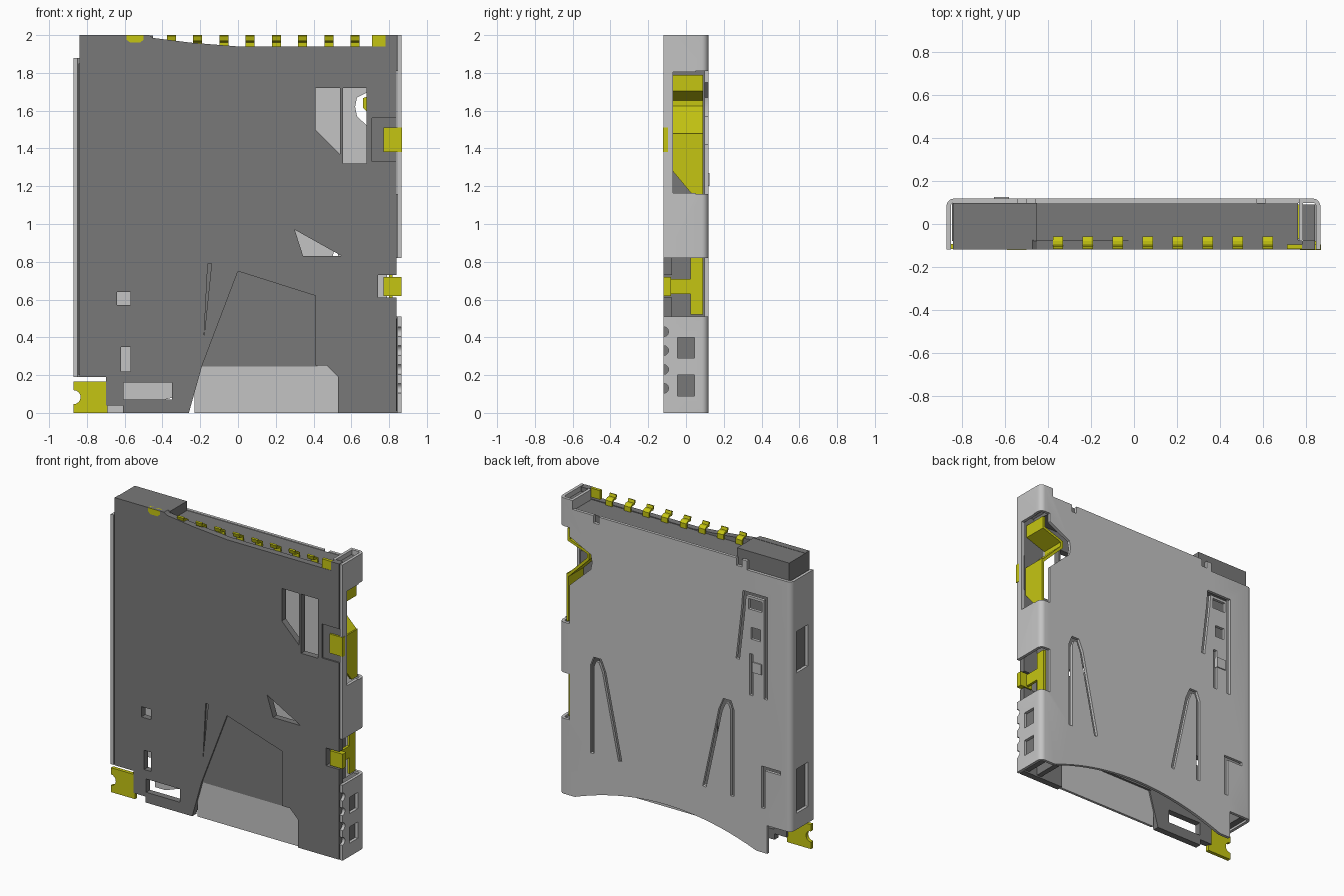
import bpy, bmesh, math
from mathutils import Vector

cube = bpy.data.objects.get("Cube")
if cube:
    bpy.data.objects.remove(cube, do_unlink=True)


def material(name, rgb):
    m = bpy.data.materials.new(name)
    m.use_nodes = True
    m.diffuse_color = (*rgb, 1)
    m.node_tree.nodes["Principled BSDF"].inputs["Base Color"].default_value = (*rgb, 1)
    return m


STEEL = material("light grey metal", (0.55, 0.55, 0.55))
PLASTIC = material("dark grey plastic", (0.19, 0.19, 0.19))
GOLD = material("yellow contact", (0.56, 0.56, 0.006))

# How profile coordinates (u, v) and depth w map to x, y, z
AXES = {"X": lambda u, v, w: (w, u, v),
        "Y": lambda u, v, w: (u, w, v),
        "Z": lambda u, v, w: (u, v, w)}


def plate(name, outline, lo, hi, mat=None, axis="Y", holes=()):
    """Extrude a flat outline with holes along one axis."""
    curve = bpy.data.curves.new(name, "CURVE")
    curve.dimensions = "2D"
    curve.fill_mode = "BOTH"
    curve.extrude = (hi - lo) / 2
    for loop in [outline, *holes]:
        spline = curve.splines.new("POLY")
        spline.points.add(len(loop) - 1)
        for p, (u, v) in zip(spline.points, loop):
            p.co = (u, v, 0, 1)
        spline.use_cyclic_u = True
    tmp = bpy.data.objects.new(name + "_profile", curve)
    bpy.context.collection.objects.link(tmp)
    dg = bpy.context.evaluated_depsgraph_get()
    dg.update()
    mesh = bpy.data.meshes.new_from_object(tmp.evaluated_get(dg))
    bpy.data.objects.remove(tmp, do_unlink=True)
    bm = bmesh.new()
    bm.from_mesh(mesh)
    for v in bm.verts:
        v.co = AXES[axis](v.co.x, v.co.y, v.co.z + (lo + hi) / 2)
    bmesh.ops.remove_doubles(bm, verts=bm.verts, dist=1e-5)
    bmesh.ops.recalc_face_normals(bm, faces=bm.faces)
    for f in bm.faces:
        f.smooth = False
    bm.to_mesh(mesh)
    bm.free()
    mesh.name = name
    mesh.materials.clear()
    if mat:
        mesh.materials.append(mat)
    ob = bpy.data.objects.new(name, mesh)
    bpy.context.collection.objects.link(ob)
    return ob


def rect(u0, u1, v0, v1):
    return [(u0, v0), (u1, v0), (u1, v1), (u0, v1)]


def box(name, x, y, z, mat=None):
    return plate(name, rect(*x, *z), *y, mat)


def arc(cu, cv, r, a0, a1, n=8):
    steps = [math.radians(a0 + (a1 - a0) * i / n) for i in range(n + 1)]
    return [(cu + r * math.cos(a), cv + r * math.sin(a)) for a in steps]


def ribbon(path, width):
    """Closed outline of a strip that follows a path."""
    pts = [Vector(p) for p in path]
    left, right = [], []
    for i, p in enumerate(pts):
        a = (p - pts[i - 1]).normalized() if i else None
        b = (pts[i + 1] - p).normalized() if i < len(pts) - 1 else None
        t = ((a or b) + (b or a)).normalized()
        n = Vector((-t.y, t.x)) * width / 2 / max(0.6, t.dot(a or b))
        left.append(tuple(p + n))
        right.append(tuple(p - n))
    return left + right[::-1]


# Metal shell: rounded U section, later trimmed by cutters
L, R, B, T, RAD = -0.87, 0.865, 0.118, 0.02, 0.035
section = ([(L, -B)] + arc(L + RAD, B - RAD, RAD, 180, 90, 5)
           + arc(R - RAD, B - RAD, RAD, 90, 0, 5) + [(R, -B), (R - T, -B)]
           + arc(R - RAD, B - RAD, RAD - T, 0, 90, 5)
           + arc(L + RAD, B - RAD, RAD - T, 90, 180, 5) + [(L + T, -B)])
shell = plate("metal_shell", section, 0, 2, STEEL, "Z")

cutters = []


def cut_back(outline):
    cutters.append(plate("cutter", outline, 0.05, 0.2))


def cut_side(outline, lo, hi):
    cutters.append(plate("cutter", outline, lo, hi, axis="X"))


# Curved mouth, stepped ends and edge openings
mouth = [(0.75 - 1.36 * i / 20, 0.13 * (1 - (i / 10 - 1) ** 2)) for i in range(21)]
cut_back([(0.75, -0.1)] + mouth + [(-0.61, -0.1)])
for x, z in [((-1, -0.69), (-0.1, 0.19)), ((-1, -0.54), (1.88, 2.1)),
             ((-0.545, 0.765), (1.94, 2.1)), ((0.79, 1), (0.51, 0.82))]:
    cutters.append(box("cutter", x, (-0.2, 0.2), z))
for x in (-0.50, 0.57):
    cut_back(rect(x, x + 0.04, 1.89, 2.1))
cut_back([(1, 1.81), (0.79, 1.81), (0.79, 1.75), (0.63, 1.67), (0.62, 1.62),
          (0.63, 1.57), (0.79, 1.42), (0.79, 1.16), (1, 1.16)])
cut_side(rect(-0.07, 0.2, 1.165, 1.805), 0.8, 1)
# Spring tongue slits
for path in [[(0.62, 0.33), (0.62, 0.92), (0.60, 0.97), (0.56, 0.97), (0.53, 0.9), (0.41, 0.33)],
             [(-0.43, 0.32), (-0.43, 0.9), (-0.41, 0.95), (-0.37, 0.95), (-0.34, 0.88), (-0.22, 0.33)],
             [(-0.68, 1.04), (-0.68, 1.72), (-0.52, 1.72), (-0.51, 1.6), (-0.47, 1.26)],
             [(-0.57, 1.04), (-0.57, 1.32)],
             [(-0.66, 0.3), (-0.66, 0.57), (-0.79, 0.57)]]:
    cut_back(ribbon(path, 0.026))
cut_back(rect(-0.65, -0.55, 1.62, 1.69))
cut_back(rect(-0.64, -0.57, 1.42, 1.5))
# Side windows and scalloped edge
for z in (0.09, 0.29):
    cut_side(rect(-0.045, 0.045, z, z + 0.11), 0.8, 1)
for z in (0.13, 0.23, 0.33, 0.43):
    cut_side(arc(-0.118, z, 0.026, 0, 330, 11), 0.8, 1)
for z0, z1 in [(0.3, 0.6), (1.25, 1.53)]:
    cut_side(rect(-0.06, 0.06, z0, z1), -1, -0.84)

for c in cutters:
    mod = shell.modifiers.new("cut", "BOOLEAN")
    mod.operation = "DIFFERENCE"
    mod.solver = "EXACT"
    mod.object = c
    c.hide_render = True
dg = bpy.context.evaluated_depsgraph_get()
dg.update()
trimmed = bpy.data.meshes.new_from_object(shell.evaluated_get(dg))
shell.modifiers.clear()
shell.data = trimmed
for c in cutters:
    bpy.data.objects.remove(c, do_unlink=True)
bpy.ops.object.select_all(action="DESELECT")
shell.select_set(True)
bpy.context.view_layer.objects.active = shell
bpy.ops.object.shade_smooth_by_angle(angle=math.radians(30))

box("shell_corner_return", (0.765, 0.785), (-0.08, 0.11), (1.86, 2), STEEL)
box("tongue_bump", (-0.65, -0.58), (0.1, 0.125), (1.2, 1.27), STEEL)

# Plastic base floor with windows
floor = [(-0.84, 0.19), (-0.70, 0.19), (-0.70, 0.04), (-0.61, 0.04), (-0.61, 0),
         (-0.26, 0), (-0.19, 0.25), (0, 0.75), (0.41, 0.62), (0.41, 0.25),
         (0.47, 0.25), (0.53, 0.19), (0.53, 0), (0.84, 0), (0.84, 0.61),
         (0.74, 0.61), (0.74, 0.73), (0.84, 0.73), (0.84, 1.33), (0.71, 1.33),
         (0.71, 1.56), (0.84, 1.56), (0.84, 2), (0.78, 2), (0.78, 1.94),
         (0, 1.94), (-0.25, 1.96), (-0.45, 1.985), (-0.47, 2), (-0.84, 2)]
windows = [rect(-0.64, -0.57, 0.57, 0.64), rect(-0.62, -0.57, 0.22, 0.35),
           rect(-0.605, -0.35, 0.07, 0.16),
           [(-0.18, 0.4), (-0.14, 0.79), (-0.16, 0.79)],
           [(0.41, 1.72), (0.54, 1.72), (0.54, 1.37), (0.41, 1.5)],
           rect(0.555, 0.68, 1.32, 1.72),
           [(0.3, 0.97), (0.55, 0.83), (0.345, 0.83)]]
plate("base_floor", floor, -0.118, -0.075, PLASTIC, holes=windows)
plate("recessed_floor", [(-0.2, 0.245), (-0.18, 0.8), (-0.12, 0.8), (0, 0.76),
                         (0.42, 0.63), (0.42, 0.245)], -0.108, -0.07, PLASTIC)
box("pad_recess", (0.70, 0.84), (-0.108, -0.072), (1.32, 1.57), PLASTIC)
plate("mouth_panel", [(-0.23, 0), (0.54, 0), (0.54, 0.25), (-0.23, 0.25)],
      -0.102, -0.085, STEEL)

# Plastic walls
box("top_wall", (-0.46, 0.76), (-0.08, 0.098), (1.84, 1.935), PLASTIC)
box("top_block", (-0.84, -0.45), (-0.08, 0.097), (1.84, 1.998), PLASTIC)
box("corner_fill", (0.785, 0.84), (-0.08, 0.09), (1.86, 1.97), PLASTIC)
box("left_rail", (-0.845, -0.80), (-0.08, 0.097), (0.2, 1.85), PLASTIC)
box("right_rail", (0.70, 0.735), (-0.08, 0.097), (0.01, 1.1), PLASTIC)
box("right_rail_outer", (0.80, 0.842), (-0.08, 0.09), (0.01, 0.5), PLASTIC)

# Row of curled contact pins
curl = [(-0.065, 1.92), (-0.065, 1.965), (-0.08, 1.975), (-0.103, 1.975), (-0.11, 1.998)]
for i in range(8):
    x = -0.353 + i * 0.139
    plate(f"contact_pin_{i + 1}", ribbon(curl, 0.012), x - 0.024, x + 0.024, GOLD, "X")
box("wide_pin", (0.71, 0.78), (-0.116, -0.095), (1.93, 2), GOLD)
plate("corner_pin", [(-0.59, 2), (-0.59, 1.975), (-0.57, 1.96), (-0.52, 1.96),
                     (-0.50, 1.975), (-0.50, 2)], -0.12, -0.09, GOLD)

# Card detection spring and switch contact
spring = [(0.815, 1.79), (0.815, 1.71), (0.67, 1.66), (0.67, 1.62), (0.82, 1.47)]
plate("spring_arm", ribbon(spring, 0.018), -0.07, 0.09, GOLD)
plate("spring_tail", [(-0.07, 1.48), (0.09, 1.48), (0.09, 1.16), (0.03, 1.16),
                      (-0.07, 1.28)], 0.815, 0.832, GOLD, "X")
plate("switch_contact", [(0.025, 0.52), (0.09, 0.52), (0.09, 0.82), (0.025, 0.82),
                         (0.025, 0.71), (-0.1, 0.71), (-0.1, 0.63), (0.025, 0.63)],
      0.8, 0.818, GOLD, "X")
box("switch_foot", (0.77, 0.865), (-0.118, -0.08), (0.62, 0.72), GOLD)
box("side_pad", (0.77, 0.868), (-0.121, -0.095), (1.38, 1.51), GOLD)

# Solder foot with a round notch
plate("solder_foot", [(-0.87, 0), (-0.69, 0), (-0.69, 0.165), (-0.87, 0.165)]
      + arc(-0.87, 0.083, 0.037, 90, -90), -0.116, -0.092, GOLD)
